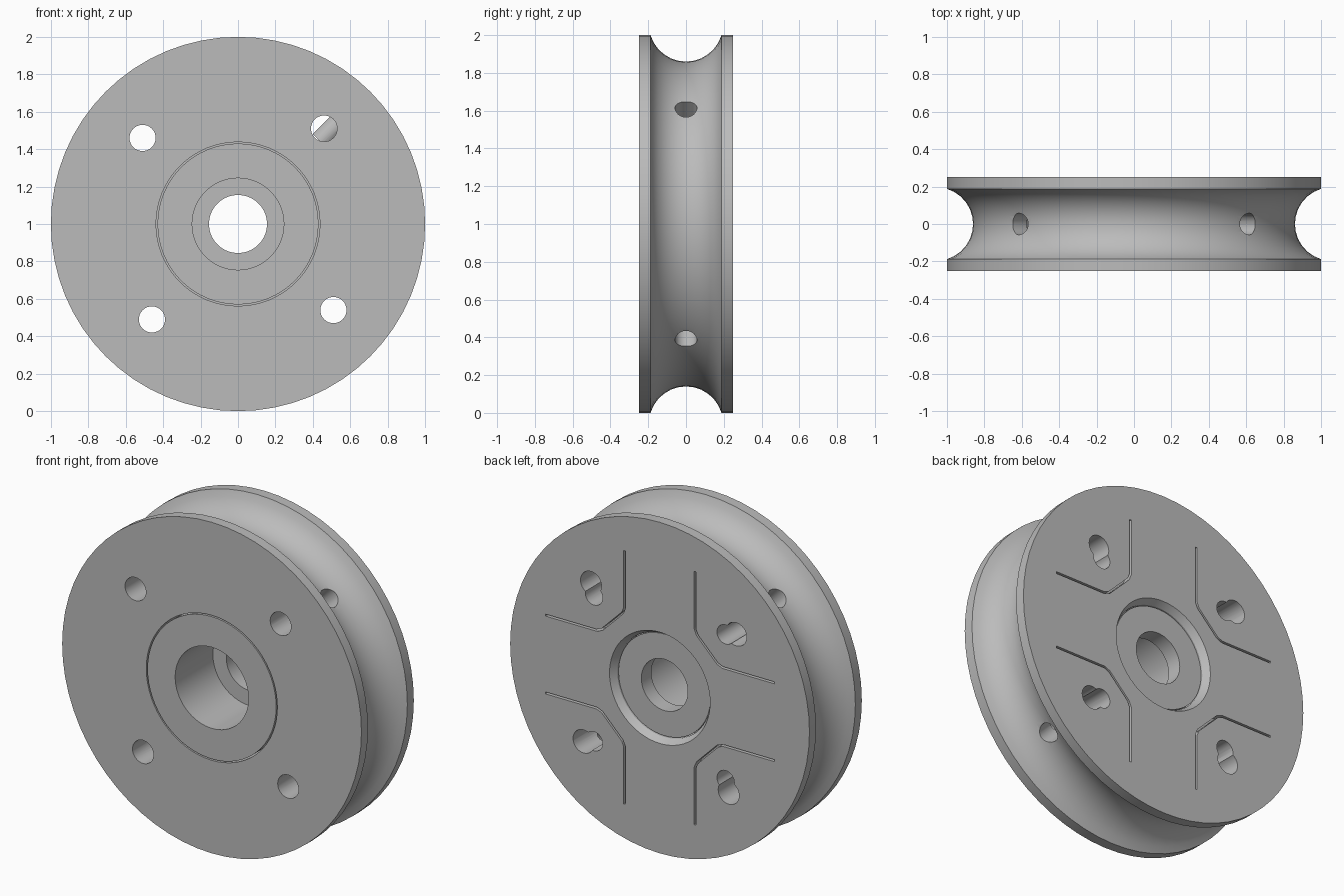
import bpy, bmesh, math
from mathutils import Matrix, Vector

cube = bpy.data.objects.get("Cube")
if cube:
    bpy.data.objects.remove(cube, do_unlink=True)

grey = bpy.data.materials.new("plain grey")
grey.use_nodes = True
GREY = (0.5, 0.5, 0.5, 1)
grey.diffuse_color = GREY
for node in grey.node_tree.nodes:
    if node.type == 'BSDF_PRINCIPLED':
        node.inputs["Base Color"].default_value = GREY

CENTRE = Vector((0, 0, 1))
HALF = 0.25


def finish(bm, name):
    bmesh.ops.recalc_face_normals(bm, faces=bm.faces)
    mesh = bpy.data.meshes.new(name)
    bm.to_mesh(mesh)
    bm.free()
    obj = bpy.data.objects.new(name, mesh)
    obj.location = CENTRE
    obj.data.materials.append(grey)
    bpy.context.collection.objects.link(obj)
    return obj


def lathe(name, profile, sides=64):
    """Turn a closed (radius, y) profile about the y axis."""
    bm = bmesh.new()
    rings = []
    for i in range(sides):
        a = math.tau * i / sides
        rings.append([bm.verts.new((r * math.cos(a), y, r * math.sin(a))) for r, y in profile])
    n = len(profile)
    for i in range(sides):
        a, b = rings[i], rings[(i + 1) % sides]
        for j in range(n):
            k = (j + 1) % n
            bm.faces.new((a[j], a[k], b[k], b[j]))
    return finish(bm, name)


def quarter_turns():
    return [Matrix.Rotation(math.pi / 2 * i, 4, 'Y') for i in range(4)]


def rods(name, start, end, radius):
    """Four cylinders from start to end, repeated around the axle."""
    bm = bmesh.new()
    start, end = Vector(start), Vector(end)
    axis = end - start
    place = Matrix.Translation((start + end) / 2) @ axis.to_track_quat('Z', 'Y').to_matrix().to_4x4()
    for turn in quarter_turns():
        bmesh.ops.create_cone(bm, cap_ends=True, segments=32, radius1=radius, radius2=radius,
                              depth=axis.length, matrix=turn @ place)
    return finish(bm, name)


def slots(name, path, width, depth):
    """Four thin bent slots cut into the back face."""
    pts = [Vector(p) for p in path]
    left, right = [], []
    for i, p in enumerate(pts):
        d1 = (p - pts[i - 1]).normalized() if i else (pts[1] - p).normalized()
        d2 = (pts[i + 1] - p).normalized() if i < len(pts) - 1 else d1
        d = (d1 + d2).normalized()
        side = Vector((-d.y, d.x)) * width / 2 / d.dot(d1)
        left.append(p + side)
        right.append(p - side)
    outline = left + right[::-1]
    bm = bmesh.new()
    for turn in quarter_turns():
        low, high = [[bm.verts.new(turn @ Vector((p.x, y, p.y))) for p in outline]
                     for y in (HALF - depth, HALF + 0.05)]
        n, m = len(outline), len(pts)
        for i in range(n):
            j = (i + 1) % n
            bm.faces.new((low[i], low[j], high[j], high[i]))
        for ring in (low, high):
            for i in range(m - 1):
                bm.faces.new((ring[i], ring[i + 1], ring[n - 2 - i], ring[n - 1 - i]))
    return finish(bm, name)


def cut(target, cutter):
    mod = target.modifiers.new("cut", 'BOOLEAN')
    mod.operation = 'DIFFERENCE'
    mod.solver = 'EXACT'
    mod.object = cutter
    bpy.context.view_layer.update()
    bpy.context.view_layer.objects.active = target
    bpy.ops.object.modifier_apply(modifier=mod.name)
    bpy.data.objects.remove(cutter, do_unlink=True)


# Wheel with a round rope groove, a seat for the hub and a chamfered back opening
GROOVE_HALF, GROOVE_DEPTH = 0.188, 0.14
arc_r = (GROOVE_HALF ** 2 + GROOVE_DEPTH ** 2) / (2 * GROOVE_DEPTH)
sweep = math.asin(GROOVE_HALF / arc_r)
groove = []
for i in range(13):
    t = sweep * (i / 6 - 1)
    groove.append((1 - GROOVE_DEPTH + arc_r * (1 - math.cos(t)), arc_r * math.sin(t)))
wheel = lathe("grooved_wheel", [(0.438, -HALF), (1, -HALF)] + groove +
              [(1, HALF), (0.336, HALF), (0.312, 0.21), (0.312, 0.15), (0.438, 0.15)])

# Bolt holes, blind back holes, radial groove holes and back slots
cut(wheel, rods("bolt_hole_cutter", (0.46, -0.4, 0.51), (0.46, 0.4, 0.51), 0.07))
cut(wheel, rods("back_hole_cutter", (0.44, -0.05, 0.44), (0.44, 0.4, 0.44), 0.058))
cut(wheel, rods("groove_hole_cutter", (0.44, 0, 0.44), (0.7, 0, 0.7), 0.058))
cut(wheel, slots("slot_cutter", [(0.235, 0.765), (0.235, 0.42), (0.25, 0.385), (0.385, 0.25),
                                 (0.42, 0.235), (0.765, 0.235)], 0.012, 0.05))

# Hub pressed in from the front, with a stepped bore
hub = lathe("stepped_hub", [(0.43, -HALF), (0.43, 0.147), (0.307, 0.147), (0.307, 0.205),
                            (0.155, 0.205), (0.155, 0.11), (0.245, 0.11), (0.245, -HALF)])

bpy.ops.object.select_all(action='DESELECT')
for obj in (wheel, hub):
    obj.select_set(True)
bpy.context.view_layer.objects.active = wheel
bpy.ops.object.shade_smooth_by_angle(angle=math.radians(30))
